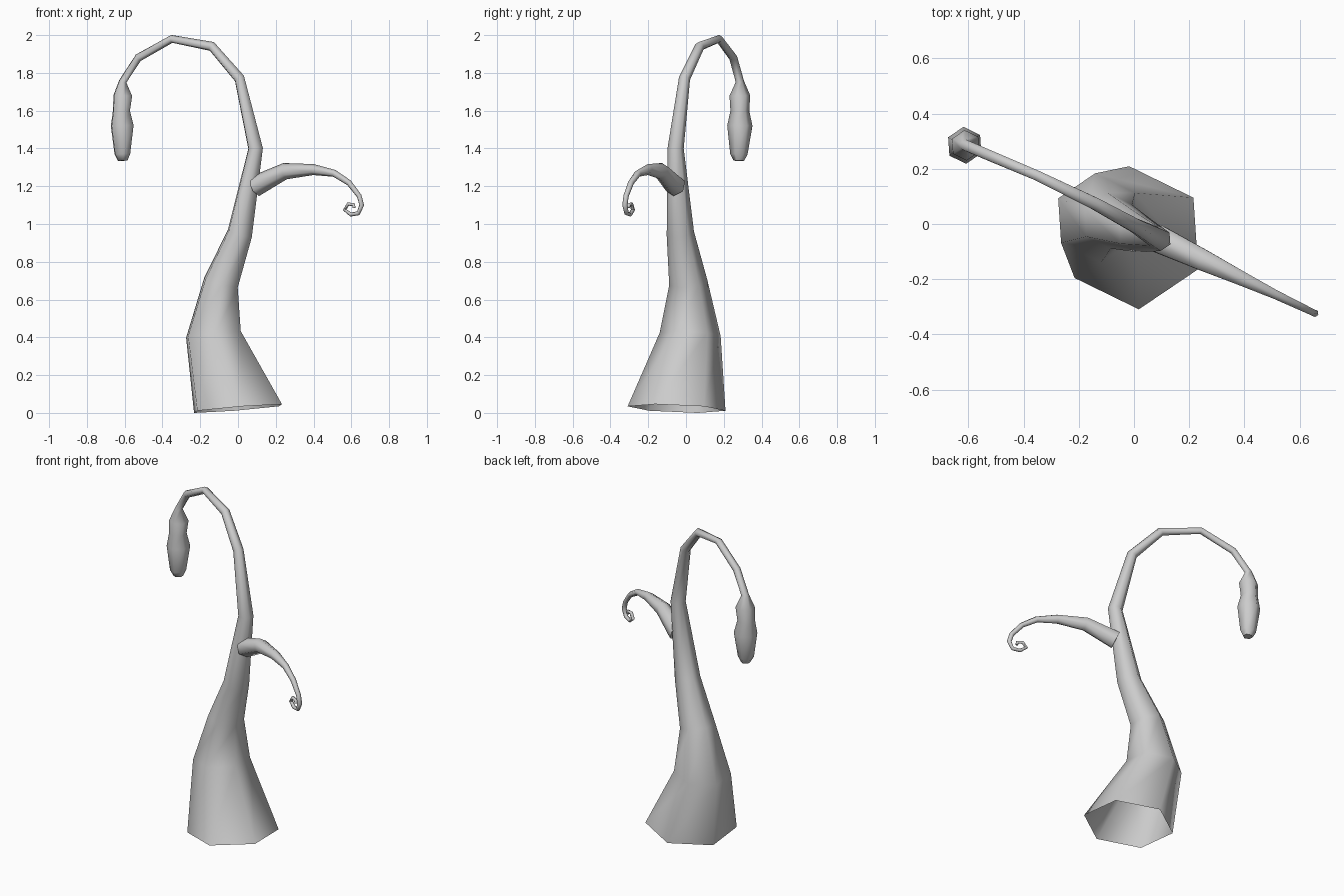
import bpy, bmesh, math
from mathutils import Vector

cube = bpy.data.objects.get("Cube")
if cube:
    bpy.data.objects.remove(cube, do_unlink=True)

# Single plain grey
grey = bpy.data.materials.new("plain grey")
grey.use_nodes = True
colour = (0.6, 0.6, 0.6, 1)
grey.diffuse_color = colour
grey.node_tree.nodes["Principled BSDF"].inputs["Base Color"].default_value = colour

SIDES = 6
ACROSS = Vector((0.44, 0.9, 0)).normalized()  # normal of the plane the plant bends in


def tube(name, rings, first=None, cap_start=False):
    """Hexagonal tube through (x, y, z, radius) rings; the end is closed."""
    pts = [Vector(r[:3]) for r in rings]
    steps = [(b - a).normalized() for a, b in zip(pts, pts[1:])]
    bm = bmesh.new()
    loops = []
    for i, p in enumerate(pts):
        t = steps[max(i - 1, 0)] + steps[min(i, len(steps) - 1)]
        if i == 0 and first:
            t = Vector(first)
        side = ACROSS.cross(t).normalized()
        loops.append([bm.verts.new(p + rings[i][3] * (
            side * math.cos(math.tau * k / SIDES) + ACROSS * math.sin(math.tau * k / SIDES)))
            for k in range(SIDES)])
    for a, b in zip(loops, loops[1:]):
        for k in range(SIDES):
            j = (k + 1) % SIDES
            bm.faces.new((a[k], a[j], b[j], b[k]))
    bm.faces.new(loops[-1])
    if cap_start:
        bm.faces.new(loops[0][::-1])
    bmesh.ops.recalc_face_normals(bm, faces=bm.faces)
    mesh = bpy.data.meshes.new(name)
    bm.to_mesh(mesh)
    bm.free()
    mesh.materials.append(grey)
    obj = bpy.data.objects.new(name, mesh)
    bpy.context.collection.objects.link(obj)
    bpy.ops.object.select_all(action='DESELECT')
    obj.select_set(True)
    bpy.context.view_layer.objects.active = obj
    bpy.ops.object.shade_smooth_by_angle(angle=math.radians(65))
    return obj


# Trunk, open at the foot, arching over into the hanging bud
tube("trunk_and_bud", [
    (0, -0.05, 0.023, 0.26),
    (-0.13, 0.022, 0.415, 0.162),
    (-0.09, 0.012, 0.69, 0.102),
    (0.01, -0.03, 0.95, 0.073),
    (0.093, -0.055, 1.4, 0.043),
    (0.008, -0.008, 1.77, 0.03),
    (-0.138, 0.072, 1.94, 0.026),
    (-0.35, 0.175, 1.98, 0.021),
    (-0.528, 0.25, 1.88, 0.022),
    (-0.61, 0.285, 1.755, 0.022),
    (-0.61, 0.285, 1.68, 0.055),
    (-0.617, 0.285, 1.6, 0.05),
    (-0.613, 0.285, 1.52, 0.067),
    (-0.612, 0.28, 1.37, 0.046),
    (-0.61, 0.28, 1.335, 0.028),
], first=(-0.08, 0.04, 1))

# Side branch ending in a curled tip: x, z and radius along the bend plane
branch = [
    (0.09, 1.2, 0.057), (0.25, 1.28, 0.044), (0.4, 1.288, 0.029),
    (0.51, 1.268, 0.019), (0.588, 1.218, 0.016), (0.642, 1.148, 0.014),
    (0.655, 1.1, 0.014), (0.637, 1.057, 0.012), (0.597, 1.05, 0.011),
    (0.565, 1.075, 0.011), (0.583, 1.106, 0.01), (0.612, 1.102, 0.01),
    (0.615, 1.085, 0.008),
]
tube("curled_branch", [(x, -0.055 - 0.475 * (x - 0.09), z, r) for x, z, r in branch],
     cap_start=True)
